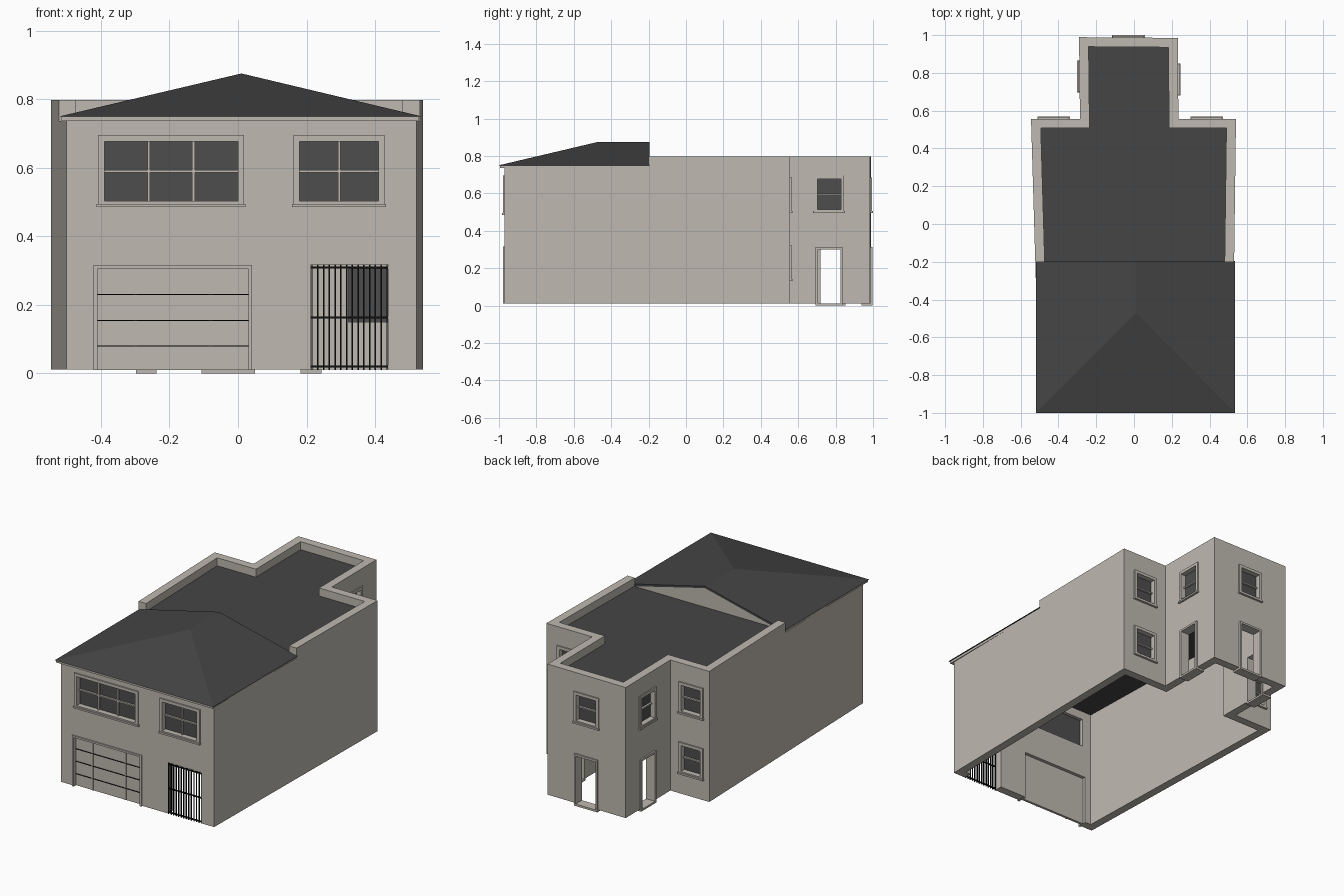
import bpy, bmesh
from mathutils import Vector

cube = bpy.data.objects.get("Cube")
if cube:
    bpy.data.objects.remove(cube, do_unlink=True)


def material(name, rgb):
    m = bpy.data.materials.new(name)
    m.use_nodes = True
    m.diffuse_color = (*rgb, 1)
    m.node_tree.nodes["Principled BSDF"].inputs["Base Color"].default_value = (*rgb, 1)
    return m


STUCCO = material("warm grey stucco", (0.52, 0.49, 0.44))
ROOFING = material("charcoal roofing", (0.06, 0.06, 0.06))
GLASS = material("dark glass", (0.075, 0.075, 0.075))
IRON = material("black iron", (0.005, 0.005, 0.005))


def finish(name, bm, mat):
    bmesh.ops.recalc_face_normals(bm, faces=bm.faces)
    me = bpy.data.meshes.new(name)
    bm.to_mesh(me)
    bm.free()
    ob = bpy.data.objects.new(name, me)
    bpy.context.collection.objects.link(ob)
    me.materials.append(mat)
    return ob


def add_box(bm, a, b):
    a, b = Vector(a), Vector(b)
    size, mid = b - a, (a + b) / 2
    for v in bmesh.ops.create_cube(bm, size=1)["verts"]:
        v.co = Vector(c * abs(s) for c, s in zip(v.co, size)) + mid


def boxes(name, mat, pairs):
    bm = bmesh.new()
    for a, b in pairs:
        add_box(bm, a, b)
    return finish(name, bm, mat)


def inset(outline, t):
    """Move every edge of a counter-clockwise outline inwards by t."""
    result = []
    for i, p in enumerate(outline):
        p = Vector(p)
        e1 = (p - Vector(outline[i - 1])).normalized()
        e2 = (Vector(outline[(i + 1) % len(outline)]) - p).normalized()
        n1, n2 = Vector((-e1.y, e1.x)), Vector((-e2.y, e2.x))
        result.append(p + (n1 + n2) * t / (1 + n1.dot(n2)))
    return result


def extrude_up(bm, height):
    new = bmesh.ops.extrude_face_region(bm, geom=bm.faces[:])["geom"]
    bmesh.ops.translate(bm, vec=(0, 0, height),
                        verts=[g for g in new if isinstance(g, bmesh.types.BMVert)])


# Wall planes: (u along wall, d outwards, z) to world
SIDES = {
    "front": lambda u, d, z: (u, -0.97 - d, z),
    "rear": lambda u, d, z: (u, 0.987 + d, z),
    "shoulder": lambda u, d, z: (u, 0.557 + d, z),
    "left": lambda u, d, z: (0.233 + d, u, z),
    "right": lambda u, d, z: (-0.288 - d, u, z),
}


def local(side, u0, u1, d0, d1, z0, z1):
    p, q = SIDES[side](u0, d0, z0), SIDES[side](u1, d1, z1)
    return tuple(map(min, p, q)), tuple(map(max, p, q))


cuts = []


def surround(side, u0, u1, z0, z1, w, d0, d1):
    """Two jambs and a head around an opening."""
    return [local(side, u0 - w, u0, d0, d1, z0, z1 + w),
            local(side, u1, u1 + w, d0, d1, z0, z1 + w),
            local(side, u0, u1, d0, d1, z1, z1 + w)]


def window(name, side, u0, u1, z0, z1, columns=1):
    cuts.append(local(side, u0, u1, -0.1, 0.1, z0, z1))
    boxes(name + "_glass", GLASS, [local(side, u0, u1, -0.03, -0.024, z0, z1)])
    frame = surround(side, u0, u1, z0, z1, 0.018, -0.01, 0.008)
    frame.append(local(side, u0 - 0.018, u1 + 0.018, -0.01, 0.008, z0 - 0.01, z0))
    frame.append(local(side, u0 - 0.022, u1 + 0.022, -0.01, 0.013, z0 - 0.018, z0 - 0.008))
    zm = (z0 + z1) / 2
    frame.append(local(side, u0, u1, -0.024, -0.012, zm - 0.004, zm + 0.004))
    for i in range(1, columns):
        um = u0 + (u1 - u0) * i / columns
        frame.append(local(side, um - 0.004, um + 0.004, -0.024, -0.012, z0, z1))
    boxes(name + "_frame", STUCCO, frame)


def doorway(name, side, u0, u1, z1):
    cuts.append(local(side, u0, u1, -0.1, 0.1, -0.1, z1))
    trim = surround(side, u0, u1, 0, z1, 0.012, -0.05, 0.01)
    trim.append(local(side, u0, u1, -0.05, 0.01, 0, 0.012))
    boxes(name + "_trim", STUCCO, trim)


# Windows and open doorways
window("wide_front_window", "front", -0.39, 0.0, 0.503, 0.677, 3)
window("small_front_window", "front", 0.18, 0.41, 0.503, 0.677, 2)
window("rear_window", "rear", -0.095, 0.035, 0.513, 0.667)
for s, u in (("left", 0.765), ("right", 0.78)):
    window(s + "_side_window", s, u - 0.063, u + 0.063, 0.513, 0.677)
    doorway(s + "_door", s, u - 0.06, u + 0.06, 0.30)
for label, u in (("left", 0.385), ("right", -0.425)):
    for level, z in (("upper", 0.513), ("lower", 0.15)):
        window(f"{label}_{level}_window", "shoulder", u - 0.063, u + 0.063, z, z + 0.155)
doorway("rear_door", "rear", -0.095, 0.037, 0.30)

# Garage door with ribs and dark joints
g0, g1, gz = -0.41, 0.03, 0.305
cuts.append(local("front", g0, g1, -0.1, 0.1, -0.1, gz))
garage = [local("front", g0, g1, -0.03, -0.015, 0.01, gz)]
for f in (0.25, 0.75):
    u = g0 + (g1 - g0) * f
    garage.append(local("front", u - 0.006, u + 0.006, -0.015, -0.011, 0.01, gz))
boxes("garage_door", STUCCO, garage)
boxes("garage_trim", STUCCO, surround("front", g0, g1, 0.01, gz, 0.011, -0.05, 0.008))
boxes("garage_joints", IRON,
      [local("front", g0, g1, -0.016, -0.0105, z - 0.0015, z + 0.0015) for z in (0.08, 0.155, 0.23)])

# Entry gate of iron bars
cuts.append(local("front", 0.213, 0.437, -0.1, 0.1, -0.1, 0.318))
bars = [local("front", 0.212, 0.438, -0.008, 0, z - 0.003, z + 0.003) for z in (0.02, 0.163, 0.309)]
for i in range(14):
    u = 0.216 + i * 0.0168
    bars.append(local("front", u - 0.002, u + 0.002, -0.007, 0.001, 0.01, 0.318))
boxes("entry_gate", IRON, bars)

# Hollow outer walls with parapet, lower in front where the roof sits
outline = [(-0.5, -0.97), (0.52, -0.97), (0.54, 0.557), (0.235, 0.557),
           (0.232, 0.985), (-0.291, 0.989), (-0.286, 0.557), (-0.545, 0.557)]
inner = inset(outline, 0.05)
bm = bmesh.new()
ring_out = [bm.verts.new((*p, 0.012)) for p in outline]
ring_in = [bm.verts.new((*p, 0.012)) for p in inner]
for i in range(len(outline)):
    j = (i + 1) % len(outline)
    bm.faces.new((ring_out[i], ring_out[j], ring_in[j], ring_in[i]))
extrude_up(bm, 0.786)
walls = finish("walls", bm, STUCCO)
cuts.append(((-1, -1.2, 0.737), (1, -0.2, 1)))
cutter = boxes("opening_cutter", STUCCO, cuts)
cutter.hide_render = True
mod = walls.modifiers.new("openings", "BOOLEAN")
mod.object, mod.operation, mod.solver = cutter, "DIFFERENCE", "EXACT"
bpy.context.view_layer.update()
cut_mesh = bpy.data.meshes.new_from_object(walls.evaluated_get(bpy.context.evaluated_depsgraph_get()))
walls.modifiers.clear()
walls.data = cut_mesh
bpy.data.objects.remove(cutter, do_unlink=True)

# Flat roof deck inside the parapet
bm = bmesh.new()
bm.faces.new([bm.verts.new((*p, 0.728)) for p in inner])
extrude_up(bm, 0.022)
finish("flat_roof", bm, ROOFING)

# Eave board under the hipped roof, left open over the rooms
boxes("eave", STUCCO, [((-0.515, -0.995, 0.736), (0.526, -0.93, 0.75)),
                       ((-0.515, -0.93, 0.736), (-0.45, -0.2, 0.75)),
                       ((0.46, -0.93, 0.736), (0.526, -0.2, 0.75))])

# Hipped roof with a gable end at the back
bm = bmesh.new()
fl, fr, br, bl = [bm.verts.new((x, y, 0.75)) for x, y in
                  ((-0.52, -1), (0.535, -1), (0.535, -0.195), (-0.52, -0.195))]
hip, end = [bm.verts.new((0.01, y, 0.875)) for y in (-0.47, -0.195)]
for face in ((fl, fr, hip), (fr, br, end, hip), (bl, fl, hip, end), (br, bl, end), (fl, bl, br, fr)):
    bm.faces.new(face)
finish("hipped_roof", bm, ROOFING)

# Gable wall plate
bm = bmesh.new()
bm.faces.new([bm.verts.new((x, -0.193, z)) for x, z in ((-0.47, 0.75), (0.48, 0.75), (0.01, 0.865))])
finish("gable", bm, STUCCO)
